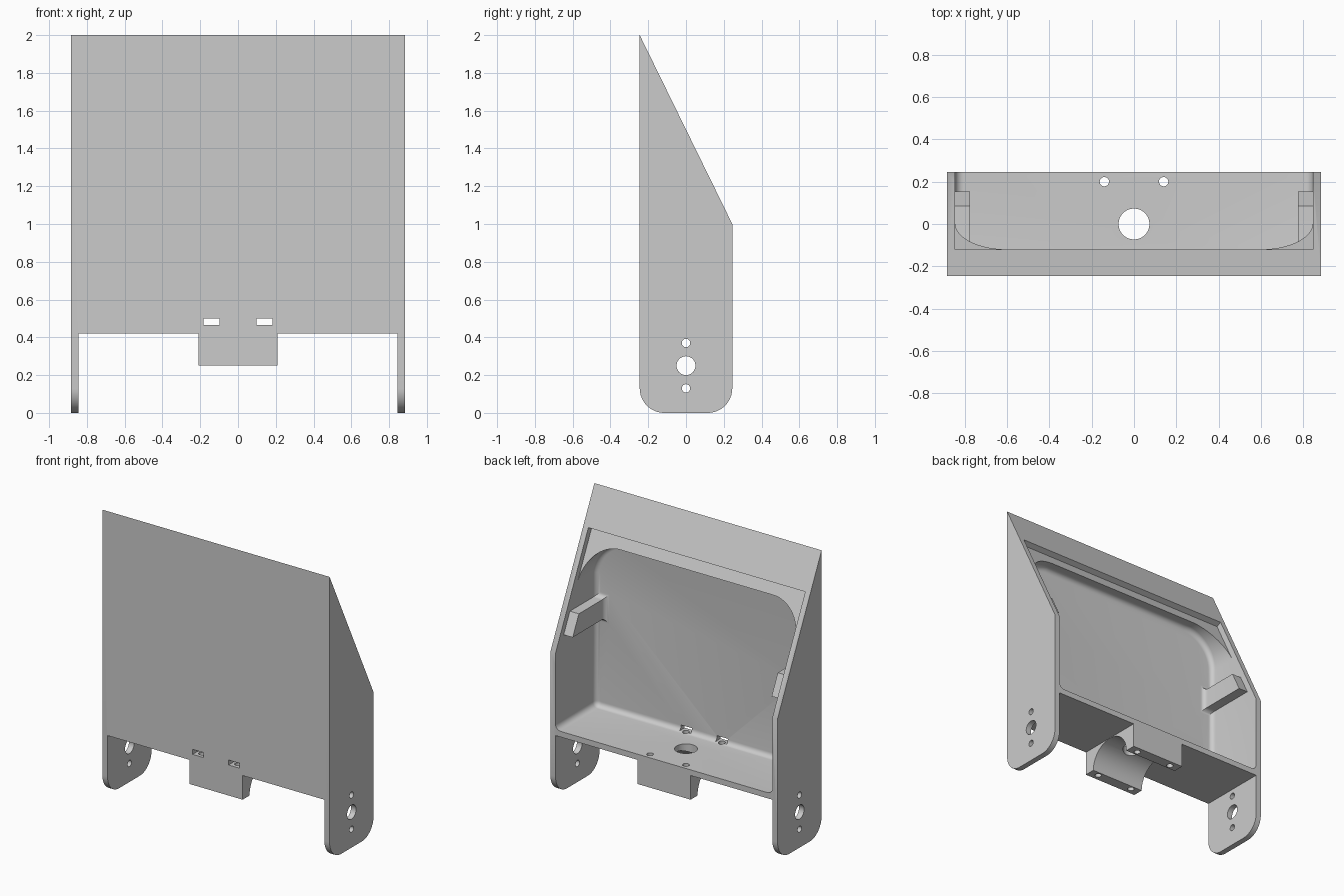
import bpy, bmesh, math

cube = bpy.data.objects.get("Cube")
if cube:
    bpy.data.objects.remove(cube, do_unlink=True)

grey = bpy.data.materials.new("light_grey")
grey.use_nodes = True
color = (0.6, 0.6, 0.6, 1)
grey.diffuse_color = color
grey.node_tree.nodes["Principled BSDF"].inputs["Base Color"].default_value = color

W, D = 0.885, 0.245      # half width and half depth
WALL = 0.04
IN = W - WALL            # inner half width


def arc(cu, cv, r, a0, a1, n=12):
    """Points on an arc, angles in degrees."""
    angles = [math.radians(a0 + (a1 - a0) * i / n) for i in range(n + 1)]
    return [(cu + r * math.cos(a), cv + r * math.sin(a)) for a in angles]


def prism(name, pts, axis, lo, hi, bevel_start=0):
    """Extrude a profile along an axis, optionally rounding the starting rim."""
    place = {"x": lambda u, v, t: (t, u, v),
             "y": lambda u, v, t: (u, t, v),
             "z": lambda u, v, t: (u, v, t)}[axis]
    bm = bmesh.new()
    a = [bm.verts.new(place(u, v, lo)) for u, v in pts]
    b = [bm.verts.new(place(u, v, hi)) for u, v in pts]
    start = bm.faces.new(a)
    bm.faces.new(b[::-1])
    for i in range(len(pts)):
        j = (i + 1) % len(pts)
        bm.faces.new((a[i], b[i], b[j], a[j]))
    bmesh.ops.recalc_face_normals(bm, faces=bm.faces)
    if bevel_start:
        bmesh.ops.bevel(bm, geom=list(start.edges), offset=bevel_start, segments=6,
                        profile=0.5, affect="EDGES", clamp_overlap=False)
    mesh = bpy.data.meshes.new(name)
    bm.to_mesh(mesh)
    bm.free()
    mesh.materials.append(grey)
    obj = bpy.data.objects.new(name, mesh)
    bpy.context.collection.objects.link(obj)
    return obj


def cut(target, cutter):
    """Subtract a cutter and discard it."""
    cutter.hide_render = True
    mod = target.modifiers.new("cut", "BOOLEAN")
    mod.operation = "DIFFERENCE"
    mod.solver = "EXACT"
    mod.object = cutter
    bpy.context.view_layer.objects.active = target
    bpy.ops.object.modifier_apply(modifier=mod.name)
    bpy.data.objects.remove(cutter, do_unlink=True)


def drill(target, axis, u, v, r, lo, hi, n=32):
    cut(target, prism("drill", arc(u, v, r, 0, 360 - 360 / n, n - 1), axis, lo, hi))


# Solid wedge with rounded feet
r = 0.13
profile = [(-D, 2), *arc(-D + r, r, r, 180, 270), *arc(D - r, r, r, 270, 360), (D, 1)]
housing = prism("housing", profile, "x", -W, W)

# Space between the side plates, leaving the central clamp block
under = [(IN, -0.1), (IN, 0.42), (0.208, 0.42), (0.208, 0.25)]
cut(housing, prism("under_space", under + [(-x, z) for x, z in under[::-1]], "y", -0.5, 0.5))

# Main cavity, with a rest bar left on each side wall
half = [*arc(IN - 0.04, 0.5, 0.04, -90, 0, 6),
        (IN, 1.095), (0.775, 1.095), (0.775, 1.235), (IN, 1.235),
        *arc(IN - 0.25, 1.405, 0.25, 0, 90, 16)]
cavity = half + [(-x, z) for x, z in half[::-1]]
cut(housing, prism("cavity", cavity, "y", -D + WALL, 0.5, bevel_start=0.035))

# Recess for a cover along the slope
length = math.hypot(2 * D, 1)
dy, dz = 2 * D / length, -1 / length


def on_slope(along, out):
    return (-0.12 + dy * along - dz * out, 1.745 + dz * along + dy * out)


recess = [on_slope(0, 0.1), on_slope(0, -WALL), on_slope(1.5, -WALL), on_slope(1.5, 0.1)]
cut(housing, prism("cover_recess", recess, "x", -IN, IN))

# Half-round saddle in the clamp block and the opening above it
drill(housing, "x", 0, 0.25, 0.169, -0.4, 0.4, 64)
drill(housing, "z", 0, 0, 0.073, 0.3, 0.6)

# Screw holes through the clamp block, and slots in the front wall
for x in (-0.14, 0.14):
    for y in (-0.2, 0.2):
        drill(housing, "z", x, y, 0.022, 0.1, 0.5, 24)
    slot = [(x - 0.042, 0.465), (x + 0.042, 0.465), (x + 0.042, 0.5), (x - 0.042, 0.5)]
    cut(housing, prism("slot", slot, "y", -0.4, -0.165))

# Pivot and screw holes through both side plates
for z, radius in ((0.25, 0.05), (0.13, 0.022), (0.37, 0.022)):
    for side in (-1, 1):
        drill(housing, "x", 0, z, radius, side * W - 0.1, side * W + 0.1)

# Smooth curved surfaces, keep crisp edges
bpy.ops.object.select_all(action="DESELECT")
housing.select_set(True)
bpy.context.view_layer.objects.active = housing
bpy.ops.object.shade_smooth_by_angle(angle=math.radians(30))
